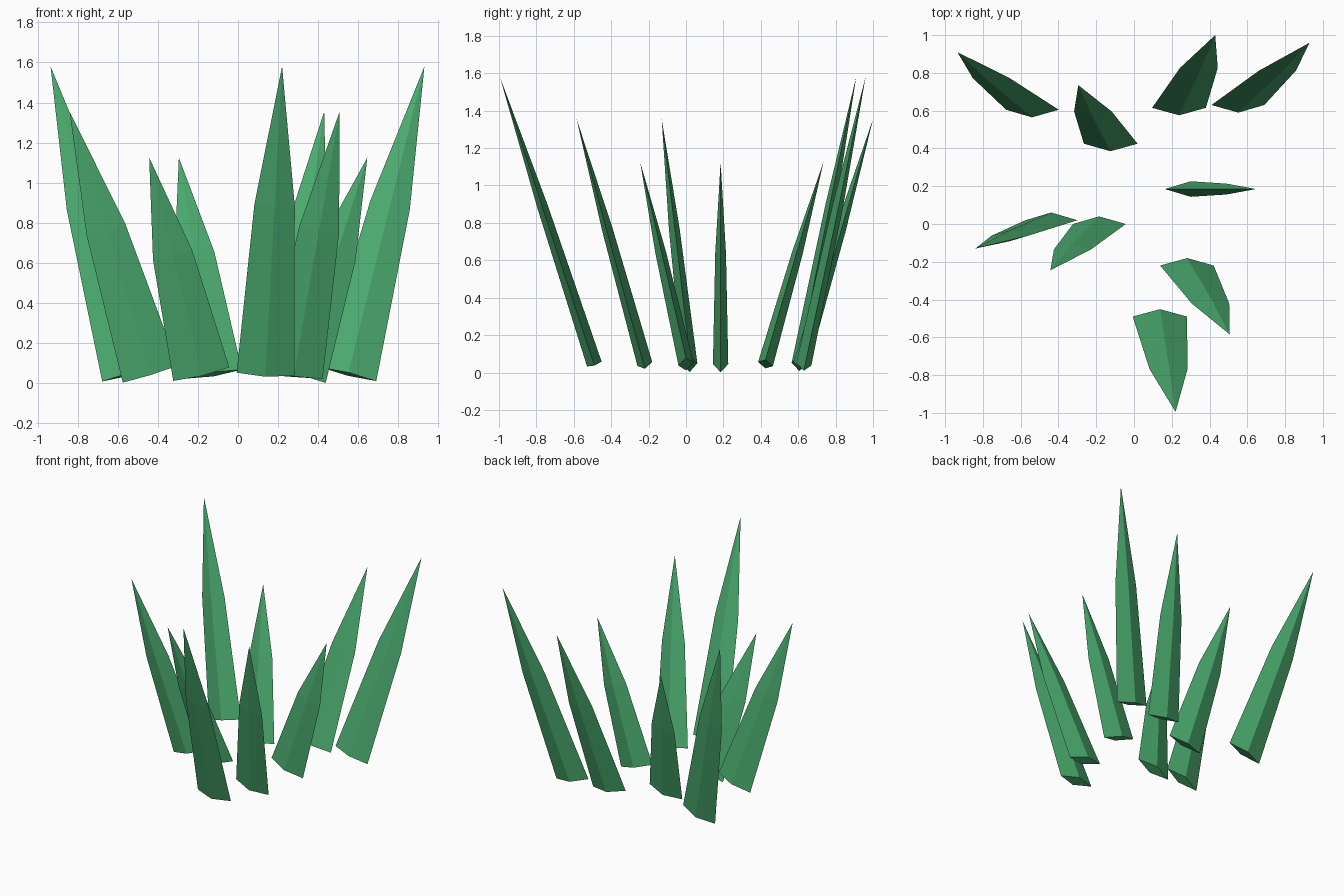
import bpy
import bmesh
from mathutils import Vector

cube = bpy.data.objects.get("Cube")
if cube:
    bpy.data.objects.remove(cube, do_unlink=True)

# One flat leaf green
green = bpy.data.materials.new("leaf_green")
green.use_nodes = True
colour = (0.07, 0.41, 0.16, 1.0)
green.diffuse_color = colour
green.node_tree.nodes["Principled BSDF"].inputs["Base Color"].default_value = colour

HALF_WIDTH, HALF_DEPTH = 0.144, 0.041
BASE_Z = 0.045
SHOULDER, SHOULDER_SCALE = 0.55, 0.7


def make_blade(name, base, tip):
    """Diamond-section blade: base ring, narrower shoulder ring, pointed tip."""
    base, tip = Vector(base), Vector(tip)
    axis = (tip - base).normalized()
    across = Vector((0, 1, 0)).cross(axis).normalized()
    depth = axis.cross(across)

    bm = bmesh.new()
    rings = []
    for along, size in ((0, 1), (SHOULDER, SHOULDER_SCALE)):
        centre = base.lerp(tip, along)
        w, d = across * HALF_WIDTH * size, depth * HALF_DEPTH * size
        rings.append([bm.verts.new(centre + o) for o in (w, d, -w, -d)])
    point = bm.verts.new(tip)
    low, mid = rings
    bm.faces.new(low[::-1])
    for i in range(4):
        j = (i + 1) % 4
        bm.faces.new((low[i], low[j], mid[j], mid[i]))
        bm.faces.new((mid[i], mid[j], point))
    bmesh.ops.recalc_face_normals(bm, faces=bm.faces)

    mesh = bpy.data.meshes.new(name)
    bm.to_mesh(mesh)
    bm.free()
    mesh.materials.append(green)
    bpy.context.collection.objects.link(bpy.data.objects.new(name, mesh))


# Blades by height: base x, y then tip x, y
TALL, MEDIUM, SHORT = 1.58, 1.355, 1.125
blades = [
    ("tall_blade_back_right", TALL, (-0.538, 0.605), (-0.935, 0.91)),
    ("tall_blade_back_left", TALL, (0.55, 0.63), (0.93, 0.96)),
    ("tall_blade_front", TALL, (0.137, -0.49), (0.22, -0.995)),
    ("medium_blade_back", MEDIUM, (0.238, 0.615), (0.43, 1.0)),
    ("medium_blade_right", MEDIUM, (-0.437, 0.02), (-0.84, -0.13)),
    ("medium_blade_front", MEDIUM, (0.28, -0.22), (0.507, -0.585)),
    ("short_blade_back", SHORT, (-0.123, 0.425), (-0.295, 0.735)),
    ("short_blade_left", SHORT, (0.3, 0.185), (0.645, 0.185)),
    ("short_blade_right", SHORT, (-0.183, 0.0), (-0.443, -0.245)),
]
for name, height, foot, top in blades:
    make_blade(name, (*foot, BASE_Z), (*top, height))
